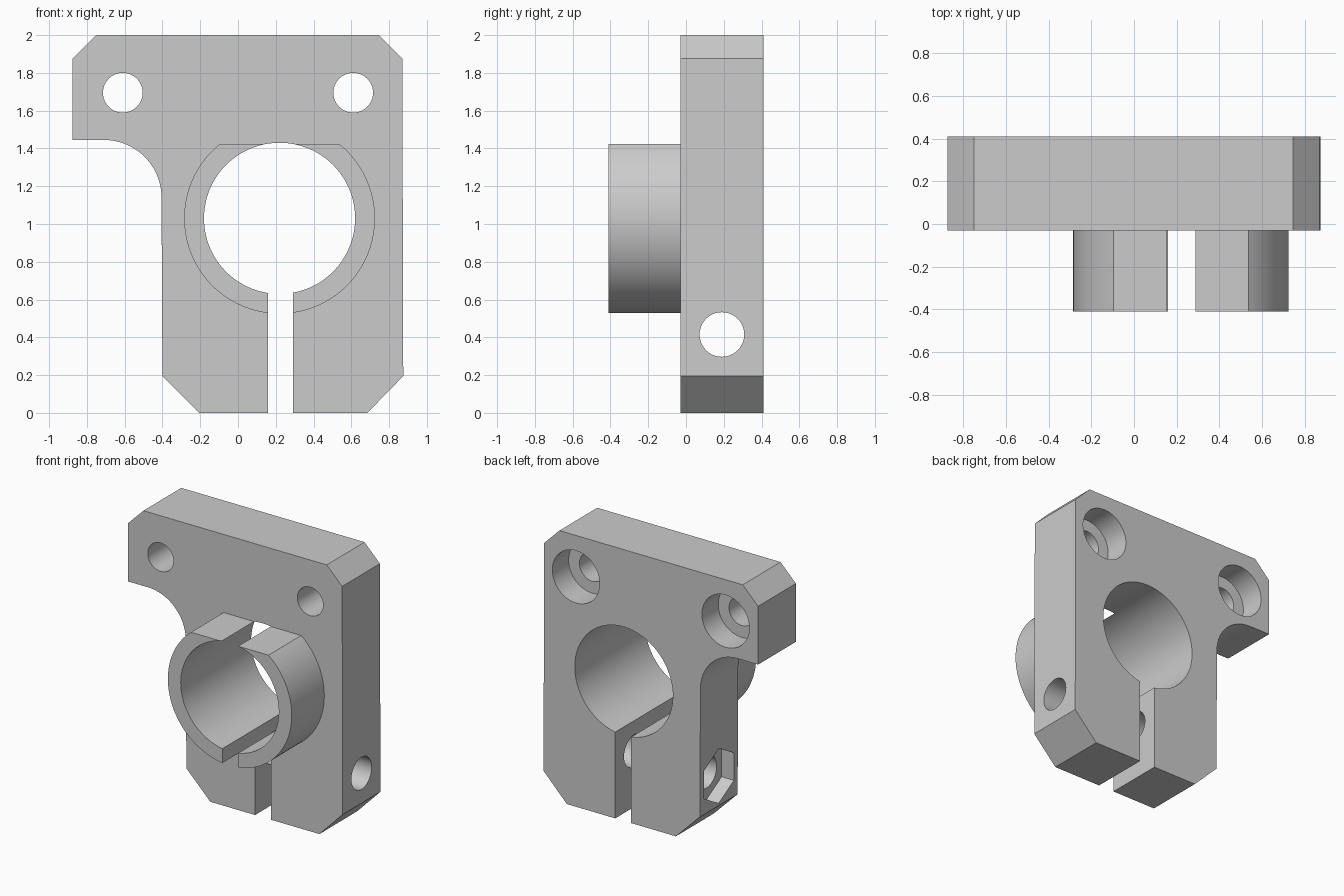
import bpy
import bmesh
from math import cos, sin, pi, radians, asin
from mathutils import Vector

if "Cube" in bpy.data.objects:
    bpy.data.objects.remove(bpy.data.objects["Cube"], do_unlink=True)

grey = bpy.data.materials.new("light grey")
grey.use_nodes = True
grey.diffuse_color = (0.6, 0.6, 0.6, 1)
grey.node_tree.nodes["Principled BSDF"].inputs["Base Color"].default_value = (0.6, 0.6, 0.6, 1)


def arc(cx, cz, r, start, end, steps):
    """Points along an arc, both ends included."""
    angles = [start + (end - start) * i / steps for i in range(steps + 1)]
    return [(cx + r * cos(a), cz + r * sin(a)) for a in angles]


def circle(cx, cz, r, sides=96, turn=0.0):
    return arc(cx, cz, r, turn, turn + 2 * pi, sides)[:-1]


def extrude(name, profile, start, end, axis="y"):
    """Prism from a closed profile: (x, z) along y, or (y, z) along x."""
    def place(u, v, d):
        return (u, d, v) if axis == "y" else (d, u, v)

    bm = bmesh.new()
    face = bm.faces.new([bm.verts.new(place(u, v, start)) for u, v in profile])
    grown = bmesh.ops.extrude_face_region(bm, geom=[face])
    step = Vector(place(0, 0, end - start))
    new_verts = [g for g in grown["geom"] if isinstance(g, bmesh.types.BMVert)]
    bmesh.ops.translate(bm, vec=step, verts=new_verts)
    bmesh.ops.recalc_face_normals(bm, faces=bm.faces)
    mesh = bpy.data.meshes.new(name)
    bm.to_mesh(mesh)
    bm.free()
    mesh.materials.append(grey)
    obj = bpy.data.objects.new(name, mesh)
    bpy.context.collection.objects.link(obj)
    return obj


def combine(target, tool, operation):
    """Apply a boolean and discard the tool."""
    mod = target.modifiers.new(operation, "BOOLEAN")
    mod.operation = operation
    mod.solver = "EXACT"
    mod.object = tool
    bpy.ops.object.select_all(action="DESELECT")
    bpy.context.view_layer.objects.active = target
    target.select_set(True)
    bpy.ops.object.modifier_apply(modifier=mod.name)
    bpy.data.objects.remove(tool, do_unlink=True)


FRONT, BACK, COLLAR_FRONT = -0.03, 0.41, -0.41
BORE_X, BORE_Z, BORE_R, COLLAR_R = 0.22, 1.03, 0.4, 0.505

# Plate with chamfered corners and a rounded notch under the left-hand ear
outline = [(-0.875, 1.445), (-0.875, 1.875), (-0.75, 2), (0.745, 2),
           (0.87, 1.875), (0.875, 0.195), (0.685, 0), (-0.205, 0), (-0.4, 0.195)]
outline += arc(-0.71, 1.14, 0.305, 0, pi / 2, 24)
bracket = extrude("clamp_bracket", outline, FRONT, BACK)

# Collar with a flat top
flat = asin((1.424 - BORE_Z) / COLLAR_R)
collar = extrude("collar", arc(BORE_X, BORE_Z, COLLAR_R, pi - flat, 2 * pi + flat, 96),
                 COLLAR_FRONT, 0.1)
combine(bracket, collar, "UNION")

# Main bore and clamping slot
cutters = [
    extrude("bore", circle(BORE_X, BORE_Z, BORE_R, 128), -0.6, 0.6),
    extrude("slot", [(0.16, -0.1), (0.29, -0.1), (0.29, BORE_Z), (0.16, BORE_Z)], -0.6, 0.6),
]

# Mounting holes, counterbored from the back
for x in (-0.61, 0.61):
    cutters.append(extrude("mount_hole", circle(x, 1.695, 0.105, 64), -0.6, 0.6))
    cutters.append(extrude("counterbore", circle(x, 1.695, 0.193, 64), BACK - 0.19, 0.6))

# Cross bolt hole and hexagonal nut pocket
cutters.append(extrude("bolt_hole", circle(0.19, 0.415, 0.118, 64), -1, 1, "x"))
cutters.append(extrude("nut_pocket", circle(0.19, 0.415, 0.203, 6, pi / 6), -0.6, -0.3, "x"))

for cutter in cutters:
    combine(bracket, cutter, "DIFFERENCE")

bpy.ops.object.shade_smooth_by_angle(angle=radians(25))
